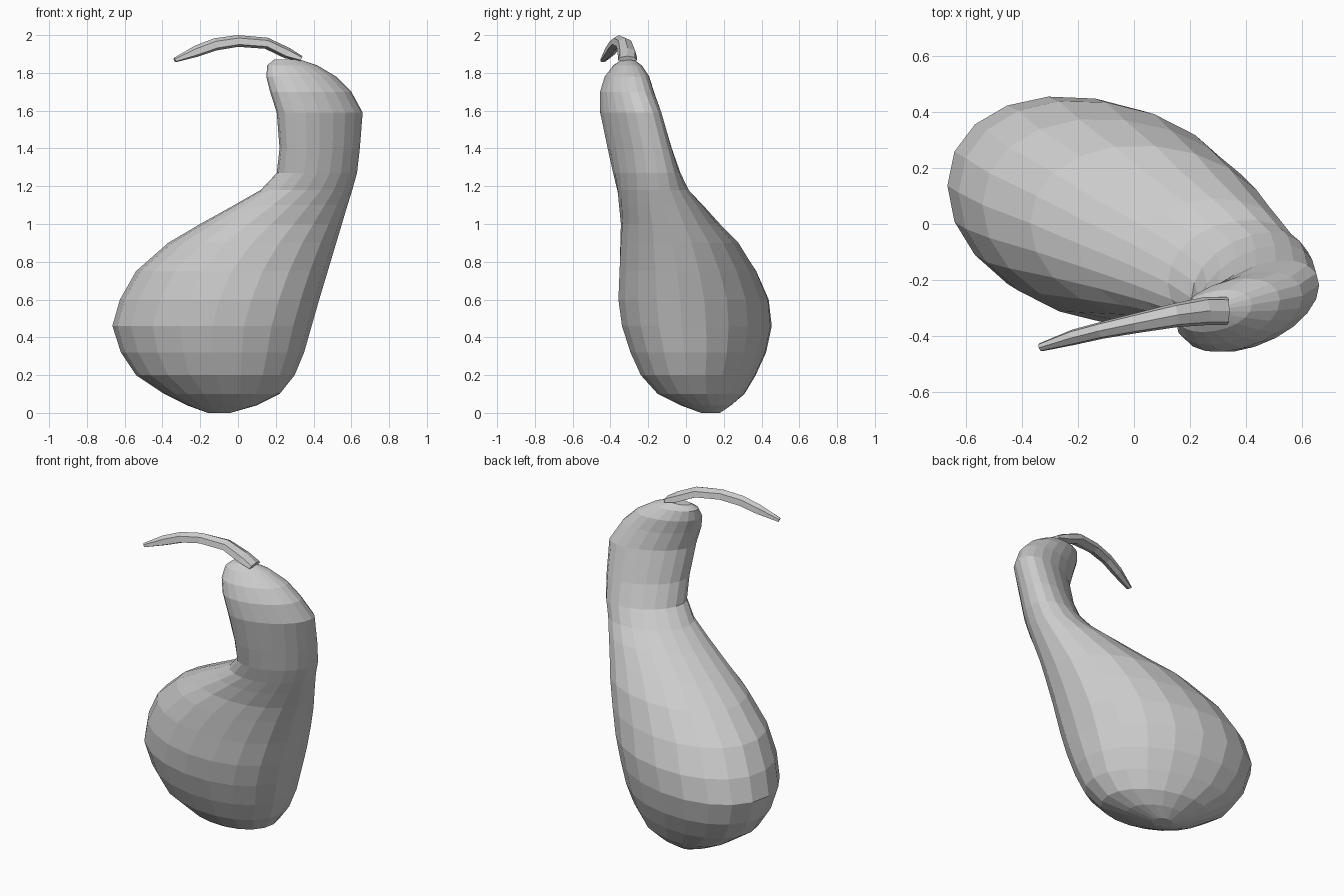
import bpy, bmesh
from math import sin, cos, pi, sqrt, copysign
from mathutils import Vector


def loft(name, rings):
    """Skin a list of closed rings, capping both ends, flat shaded."""
    bm = bmesh.new()
    loops = [[bm.verts.new(p) for p in ring] for ring in rings]
    n = len(loops[0])
    for a, b in zip(loops, loops[1:]):
        for i in range(n):
            j = (i + 1) % n
            bm.faces.new((a[i], a[j], b[j], b[i]))
    bm.faces.new(loops[0])
    bm.faces.new(loops[-1])
    bmesh.ops.recalc_face_normals(bm, faces=bm.faces)
    mesh = bpy.data.meshes.new(name)
    bm.to_mesh(mesh)
    bm.free()
    obj = bpy.data.objects.new(name, mesh)
    bpy.context.collection.objects.link(obj)
    return obj


def section(z, x0, x1, y0, y1, skew, sides=20, square=0.97):
    """Skewed, slightly squared oval filling the given x and y extents."""
    pts = []
    for i in range(sides):
        t = 2 * pi * i / sides
        c = copysign(abs(cos(t)) ** square, cos(t))
        s = copysign(abs(sin(t)) ** square, sin(t))
        pts.append(((x0 + x1) / 2 + (x1 - x0) / 2 * c,
                    (y0 + y1) / 2 + (y1 - y0) / 2 * (skew * c + sqrt(1 - skew ** 2) * s), z))
    return pts


# Gourd body and bent neck: z, x range, y range, skew
levels = [
    (0.00, -0.16, -0.04, 0.08, 0.18, -0.1),
    (0.04, -0.27, 0.10, -0.03, 0.24, -0.15),
    (0.10, -0.39, 0.22, -0.15, 0.31, -0.2),
    (0.20, -0.54, 0.30, -0.24, 0.37, -0.2),
    (0.32, -0.62, 0.35, -0.295, 0.425, -0.2),
    (0.46, -0.665, 0.39, -0.34, 0.455, -0.2),
    (0.60, -0.625, 0.43, -0.36, 0.44, -0.18),
    (0.75, -0.54, 0.475, -0.355, 0.375, -0.16),
    (0.90, -0.37, 0.52, -0.35, 0.28, -0.12),
    (1.00, -0.20, 0.55, -0.345, 0.18, -0.05),
    (1.10, -0.02, 0.58, -0.355, 0.09, 0.05),
    (1.18, 0.12, 0.605, -0.365, 0.015, 0.18),
    (1.27, 0.205, 0.63, -0.385, -0.03, 0.32),
    (1.40, 0.22, 0.645, -0.415, -0.075, 0.42),
    (1.59, 0.205, 0.66, -0.455, -0.13, 0.46),
    (1.70, 0.17, 0.60, -0.455, -0.17, 0.4),
    (1.78, 0.15, 0.52, -0.43, -0.195, 0.35),
    (1.84, 0.155, 0.42, -0.385, -0.235, 0.3),
    (1.87, 0.19, 0.33, -0.34, -0.275, 0.2),
]
loft("gourd_body", [section(*lv) for lv in levels])

# Curved tapering stem: centre point, width, thickness
path = [
    ((0.335, -0.31, 1.875), 0.10, 0.03),
    ((0.26, -0.31, 1.905), 0.10, 0.06),
    ((0.15, -0.325, 1.957), 0.085, 0.06),
    ((0.0, -0.355, 1.969), 0.07, 0.062),
    ((-0.12, -0.38, 1.951), 0.06, 0.065),
    ((-0.22, -0.405, 1.915), 0.055, 0.06),
    ((-0.335, -0.44, 1.868), 0.03, 0.025),
]
rings = []
for k, (p, w, h) in enumerate(path):
    d = Vector(path[min(k + 1, len(path) - 1)][0]) - Vector(path[max(k - 1, 0)][0])
    side = d.cross(Vector((0, 0, 1))).normalized()
    up = side.cross(d).normalized()
    rings.append([Vector(p) + side * w / 2 * a + up * h / 2 * b
                  for a, b in ((-1, -0.6), (-0.8, 0.5), (0, 1), (0.8, 0.5), (1, -0.6), (0, -1))])
loft("stem", rings)
